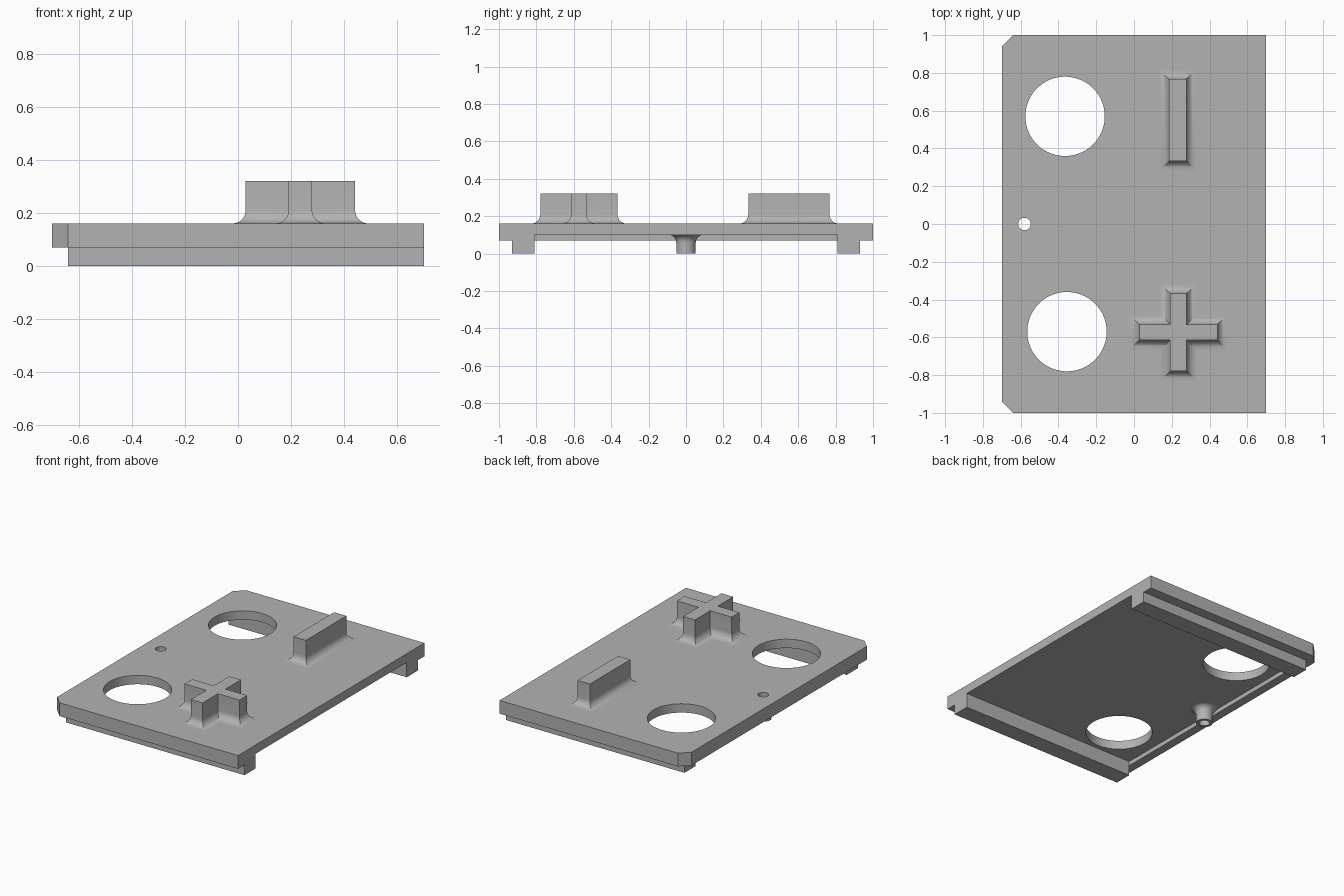
import bpy, bmesh, math

if "Cube" in bpy.data.objects:
    bpy.data.objects.remove(bpy.data.objects["Cube"], do_unlink=True)

grey = bpy.data.materials.new("plain grey")
grey.use_nodes = True
COLOUR = (0.45, 0.45, 0.45, 1)
grey.diffuse_color = COLOUR
grey.node_tree.nodes["Principled BSDF"].inputs["Base Color"].default_value = COLOUR


def loft(name, rings, closed=False):
    """Skin a list of equal-length point rings; cap the ends unless closed."""
    bm = bmesh.new()
    loops = [[bm.verts.new(p) for p in ring] for ring in rings]
    pairs = list(zip(loops, loops[1:]))
    if closed:
        pairs.append((loops[-1], loops[0]))
    else:
        bm.faces.new(loops[0][::-1])
        bm.faces.new(loops[-1])
    for low, high in pairs:
        for i in range(len(low)):
            j = (i + 1) % len(low)
            bm.faces.new((low[i], low[j], high[j], high[i]))
    bmesh.ops.recalc_face_normals(bm, faces=bm.faces)
    mesh = bpy.data.meshes.new(name)
    bm.to_mesh(mesh)
    bm.free()
    mesh.materials.append(grey)
    obj = bpy.data.objects.new(name, mesh)
    bpy.context.collection.objects.link(obj)
    return obj


def prism(name, outline, z0, z1):
    return loft(name, [[(x, y, z) for x, y in outline] for z in (z0, z1)])


def rect(x0, x1, y0, y1):
    return [(x0, y0), (x1, y0), (x1, y1), (x0, y1)]


def circle(cx, cy, r, n=96):
    return [(cx + r * math.cos(math.tau * i / n), cy + r * math.sin(math.tau * i / n))
            for i in range(n)]


def cross(cx, cy, arm, wx, wy):
    """Plus-shaped outline with arm length and half widths."""
    return [(cx + x, cy + y) for x, y in (
        (arm, -wy), (arm, wy), (wx, wy), (wx, arm), (-wx, arm), (-wx, wy),
        (-arm, wy), (-arm, -wy), (-wx, -wy), (-wx, -arm), (wx, -arm), (wx, -wy))]


def activate(obj):
    bpy.ops.object.select_all(action='DESELECT')
    obj.select_set(True)
    bpy.context.view_layer.objects.active = obj


def combine(target, other, operation):
    mod = target.modifiers.new("combine", 'BOOLEAN')
    mod.operation, mod.solver, mod.object = operation, 'EXACT', other
    activate(target)
    bpy.ops.object.modifier_apply(modifier=mod.name)
    bpy.data.objects.remove(other, do_unlink=True)


def smooth(obj):
    activate(obj)
    bpy.ops.object.shade_smooth_by_angle(angle=math.radians(30))


def flare(radius, steps=8):
    """Quarter-round foot as (outward offset, height) from base to wall."""
    angles = [math.pi / 2 * i / steps for i in range(steps + 1)]
    return [(radius * (1 - math.sin(a)), radius * (1 - math.cos(a))) for a in angles]


TOP, SHELF, RECESS = 0.16, 0.07, 0.10

# Plate with two clipped corners, and a rail under each end
plate = prism("base_plate", [(-0.64, -1), (0.7, -1), (0.7, 1), (-0.64, 1),
                             (-0.7, 0.94), (-0.7, -0.94)], SHELF, TOP)
for side in (-1, 1):
    y0, y1 = sorted((side * 0.79, side * 0.93))
    combine(plate, prism("rail", rect(-0.64, 0.7, y0, y1), 0, 0.09), 'UNION')

# Recess underneath, open at one side
combine(plate, prism("recess_cutter", rect(-0.64, 0.9, -0.81, 0.81), -0.1, RECESS), 'DIFFERENCE')

# Two large round openings and the small through hole
PIN = (-0.58, 0.0)
for cx, cy, r in ((-0.365, 0.57, 0.21), (-0.355, -0.57, 0.21), (*PIN, 0.033)):
    combine(plate, prism("hole_cutter", circle(cx, cy, r), -0.1, 0.3), 'DIFFERENCE')
smooth(plate)

# Hollow flared post under the plate
profile = [(0.033, RECESS + 0.01), (0.033, 0), (0.052, 0)]
profile += [(0.052 + o, RECESS - h) for o, h in reversed(flare(0.042))]
profile.append((0.094, RECESS + 0.01))
post = loft("hollow_post", [[(x, y, z) for x, y in circle(*PIN, r)] for r, z in profile], closed=True)
smooth(post)

# Raised bar and cross with flared, mitred feet
foot = [(0.05, -0.01)] + flare(0.05) + [(0, 0.16)]
shapes = {
    "raised_bar": lambda o: rect(0.185 - o, 0.277 + o, 0.333 - o, 0.767 + o),
    "raised_cross": lambda o: cross(0.235, -0.573, 0.206 + o, 0.044 + o, 0.041 + o),
}
for name, outline in shapes.items():
    smooth(loft(name, [[(x, y, TOP + h) for x, y in outline(o)] for o, h in foot]))
